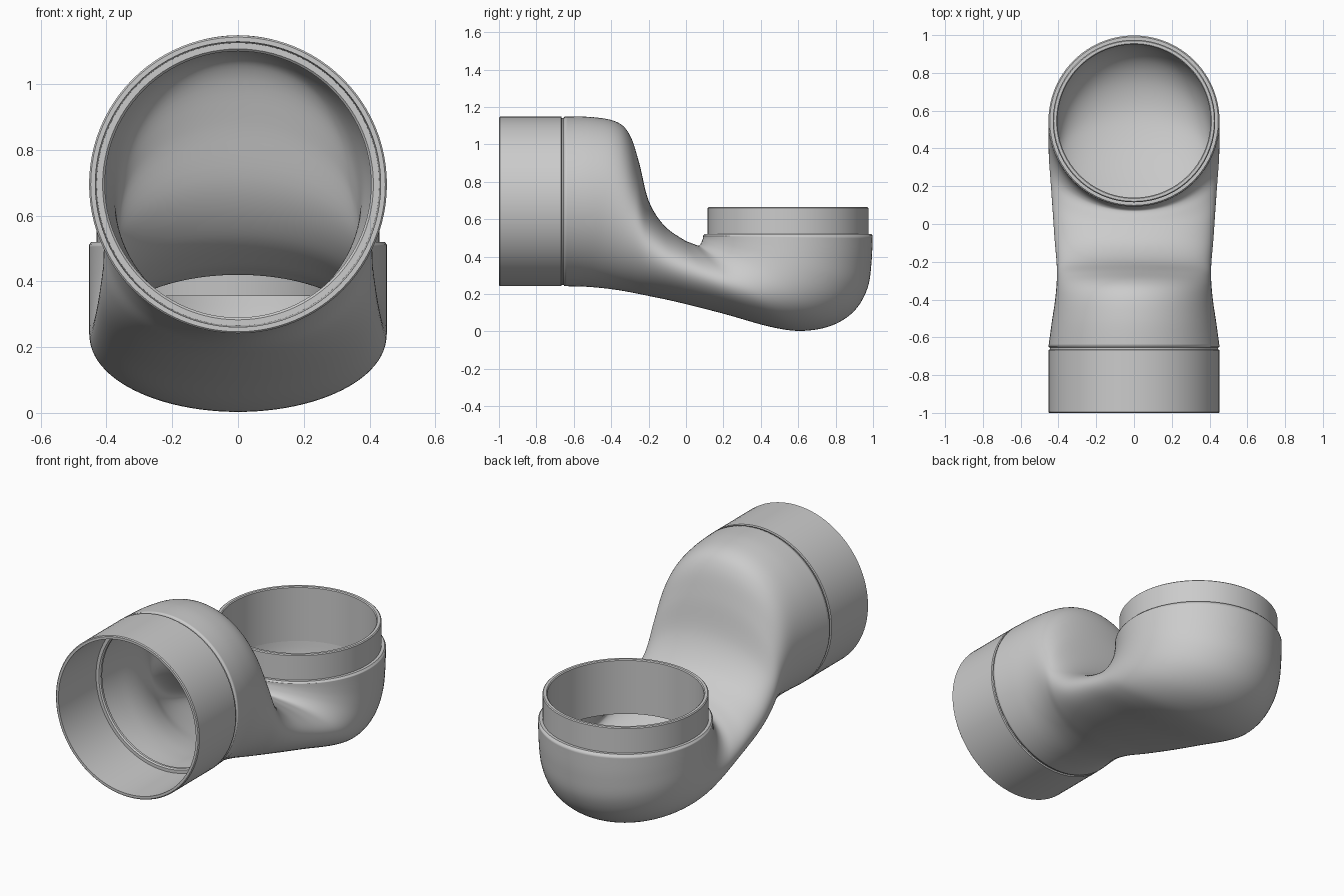
import bpy, bmesh, math
from mathutils import Vector, Matrix

if "Cube" in bpy.data.objects:
    bpy.data.objects.remove(bpy.data.objects["Cube"])

SEG = 96
grey = bpy.data.materials.new("pipe grey")
grey.diffuse_color = (0.6, 0.6, 0.6, 1)
grey.use_nodes = True
grey.node_tree.nodes["Principled BSDF"].inputs["Base Color"].default_value = grey.diffuse_color


def finish(name, bm, angle=30):
    bmesh.ops.recalc_face_normals(bm, faces=bm.faces)
    me = bpy.data.meshes.new(name)
    bm.to_mesh(me)
    bm.free()
    ob = bpy.data.objects.new(name, me)
    bpy.context.collection.objects.link(ob)
    me.materials.append(grey)
    bpy.ops.object.select_all(action='DESELECT')
    ob.select_set(True)
    bpy.context.view_layer.objects.active = ob
    bpy.ops.object.shade_smooth_by_angle(angle=math.radians(angle))
    return ob


def bridge(bm, a, b):
    n = len(a)
    for i in range(n):
        bm.faces.new((a[i], a[(i + 1) % n], b[(i + 1) % n], b[i]))


def lathe(name, profile, matrix):
    """Closed (radius, height) profile turned around local z."""
    bm = bmesh.new()
    rings = []
    for r, h in profile:
        rings.append([bm.verts.new(matrix @ Vector((r * math.cos(t), r * math.sin(t), h)))
                      for t in (2 * math.pi * i / SEG for i in range(SEG))])
    for k in range(len(rings)):
        bridge(bm, rings[k], rings[(k + 1) % len(rings)])
    return finish(name, bm)


def catmull(p, k, t):
    a, b, c, d = (p[min(max(k + j, 0), len(p) - 1)] for j in (-1, 0, 1, 2))
    return [0.5 * (2 * q + (r - o) * t + (2 * o - 5 * q + 4 * r - s) * t * t
                   + (3 * q - o - 3 * r + s) * t ** 3) for o, q, r, s in zip(a, b, c, d)]


# Curved body: upper y,z / lower y,z / half width of each elliptical section
sections = [
    (-.65, 1.148, -.65, .242, .453),
    (-.50, 1.146, -.55, .240, .436),
    (-.37, 1.120, -.47, .234, .420),
    (-.30, 1.050, -.39, .225, .412),
    (-.25, .900, -.30, .210, .408),
    (-.20, .700, -.20, .190, .410),
    (-.12, .570, -.05, .158, .420),
    (-.02, .495, .20, .095, .432),
    (.04, .468, .45, .025, .443),
    (.065, .460, .62, .003, .450),
    (.075, .464, .78, .032, .453),
    (.082, .475, .90, .110, .453),
    (.087, .488, .97, .230, .453),
    (.091, .500, .992, .370, .453),
    (.092, .512, .998, .512, .453),
]
bm = bmesh.new()
rings = []
for k in range(len(sections) - 1):
    for s in range(6 if k < len(sections) - 2 else 7):
        yu, zu, yl, zl, w = catmull(sections, k, s / 6)
        top, low = Vector((0, yu, zu)), Vector((0, yl, zl))
        mid, half = (top + low) / 2, (top - low) / 2
        rings.append([bm.verts.new(mid + half * math.cos(t) + Vector((w * math.sin(t), 0, 0)))
                      for t in (2 * math.pi * i / SEG for i in range(SEG))])
for a, b in zip(rings, rings[1:]):
    bridge(bm, a, b)
body = finish("curved_body", bm, 60)
wall = body.modifiers.new("wall", 'SOLIDIFY')
wall.thickness = 0.04
wall.offset = -1

# Wide front socket with a stepped bore and a groove at the joint
socket_frame = Matrix.Translation((0, 0, .695)) @ Matrix.Rotation(math.radians(-90), 4, 'X')
lathe("front_socket", [
    (.434, -1), (.448, -1), (.453, -.995), (.453, -.667), (.446, -.664),
    (.446, -.655), (.453, -.650), (.412, -.640), (.405, -.647), (.405, -.66),
    (.412, -.667), (.430, -.667)], socket_frame)

# Narrower upright spigot with the shoulder closing the body rim
lathe("top_spigot", [
    (.405, .355), (.405, .660), (.410, .665), (.425, .665), (.430, .660),
    (.430, .520), (.446, .520), (.453, .512), (.430, .500), (.415, .355)],
    Matrix.Translation((0, .545, 0)))
